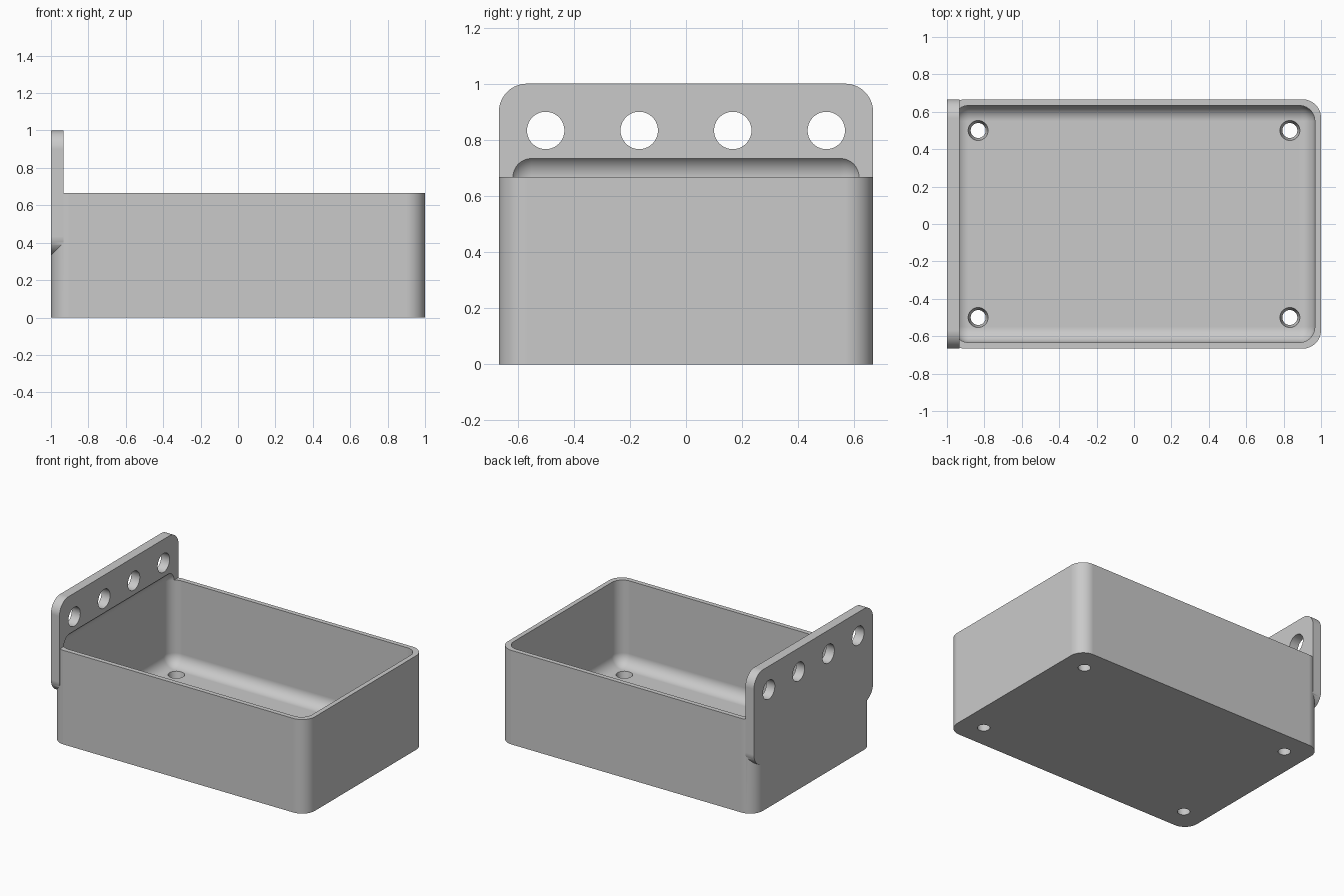
import bpy, bmesh
from mathutils import Matrix, Vector

R = 0.1          # outer corner radius of tray and plate
WALL = 1 / 30
INNER = 2.5 * WALL   # edge radius of the hollow
FLOOR = 2 * WALL
W = 2 / 3

cube = bpy.data.objects.get("Cube")
if cube:
    bpy.data.objects.remove(cube, do_unlink=True)

grey = bpy.data.materials.new("plain grey")
grey.use_nodes = True
colour = (0.59, 0.59, 0.59, 1)
grey.diffuse_color = colour
grey.node_tree.nodes["Principled BSDF"].inputs["Base Color"].default_value = colour


def add_object(name, bm):
    bmesh.ops.recalc_face_normals(bm, faces=bm.faces)
    mesh = bpy.data.meshes.new(name)
    bm.to_mesh(mesh)
    bm.free()
    mesh.materials.append(grey)
    obj = bpy.data.objects.new(name, mesh)
    bpy.context.collection.objects.link(obj)
    return obj


def rounded_box(name, low, high, radius, axis=None):
    """Box with the edges along one axis rounded, or all edges if none given."""
    low, high = Vector(low), Vector(high)
    bm = bmesh.new()
    bmesh.ops.create_cube(bm, size=1, matrix=Matrix.Translation((low + high) / 2)
                          @ Matrix.Diagonal((*(high - low), 1)))
    edges = [e for e in bm.edges if axis is None
             or abs(e.verts[0].co[axis] - e.verts[1].co[axis]) > 0.01]
    bmesh.ops.bevel(bm, geom=edges, offset=radius, segments=20, profile=0.5,
                    affect='EDGES', clamp_overlap=True)
    return add_object(name, bm)


def drill(name, places, radius1, radius2, depth, turn=Matrix()):
    """Set of round cutters, radius1 at the low end."""
    bm = bmesh.new()
    for place in places:
        bmesh.ops.create_cone(bm, cap_ends=True, segments=40, radius1=radius1,
                              radius2=radius2, depth=depth,
                              matrix=Matrix.Translation(place) @ turn)
    return add_object(name, bm)


def combine(target, tool, operation):
    mod = target.modifiers.new(operation, 'BOOLEAN')
    mod.operation, mod.object, mod.solver = operation, tool, 'EXACT'
    bpy.ops.object.select_all(action='DESELECT')
    bpy.context.view_layer.objects.active = target
    target.select_set(True)
    bpy.ops.object.modifier_apply(modifier=mod.name)
    bpy.data.objects.remove(tool, do_unlink=True)
    # Weld slivers left along the cut
    bm = bmesh.new()
    bm.from_mesh(target.data)
    bmesh.ops.remove_doubles(bm, verts=bm.verts, dist=0.0003)
    bm.to_mesh(target.data)
    bm.free()


tray = rounded_box("hanging_tray", (-1, -W, 0), (1, W, W), R, axis=2)

# Hanging plate on the end wall
plate = rounded_box("hanging_plate", (-1, -W, W / 2), (-1 + 2 * WALL, W, 1), R, axis=0)
combine(tray, plate, 'UNION')

# Hollow, which also scoops slightly into the plate above the rim
cavity = rounded_box("cavity", (-1 + WALL, -W + WALL, FLOOR),
                     (1 - WALL, W - WALL, W + INNER), INNER)
combine(tray, cavity, 'DIFFERENCE')

# Four hanging holes through the plate
hooks = [(-1, y, 5 / 6) for y in (-1 / 2, -1 / 6, 1 / 6, 1 / 2)]
combine(tray, drill("hanging_holes", hooks, W / 10, W / 10, 0.4,
                    Matrix.Rotation(1.5707963, 4, 'Y')), 'DIFFERENCE')

# Tapered drain holes, wider at the top of the floor
drains = [(x, y, FLOOR / 2) for x in (-5 / 6, 5 / 6) for y in (-1 / 2, 1 / 2)]
combine(tray, drill("drain_holes", drains, 0.0367, 0.0567, 0.1), 'DIFFERENCE')

# Smooth rounded corners, crisp edges elsewhere
bpy.ops.object.shade_smooth_by_angle(angle=0.5)
weighted = tray.modifiers.new("even shading", 'WEIGHTED_NORMAL')
weighted.keep_sharp = True
